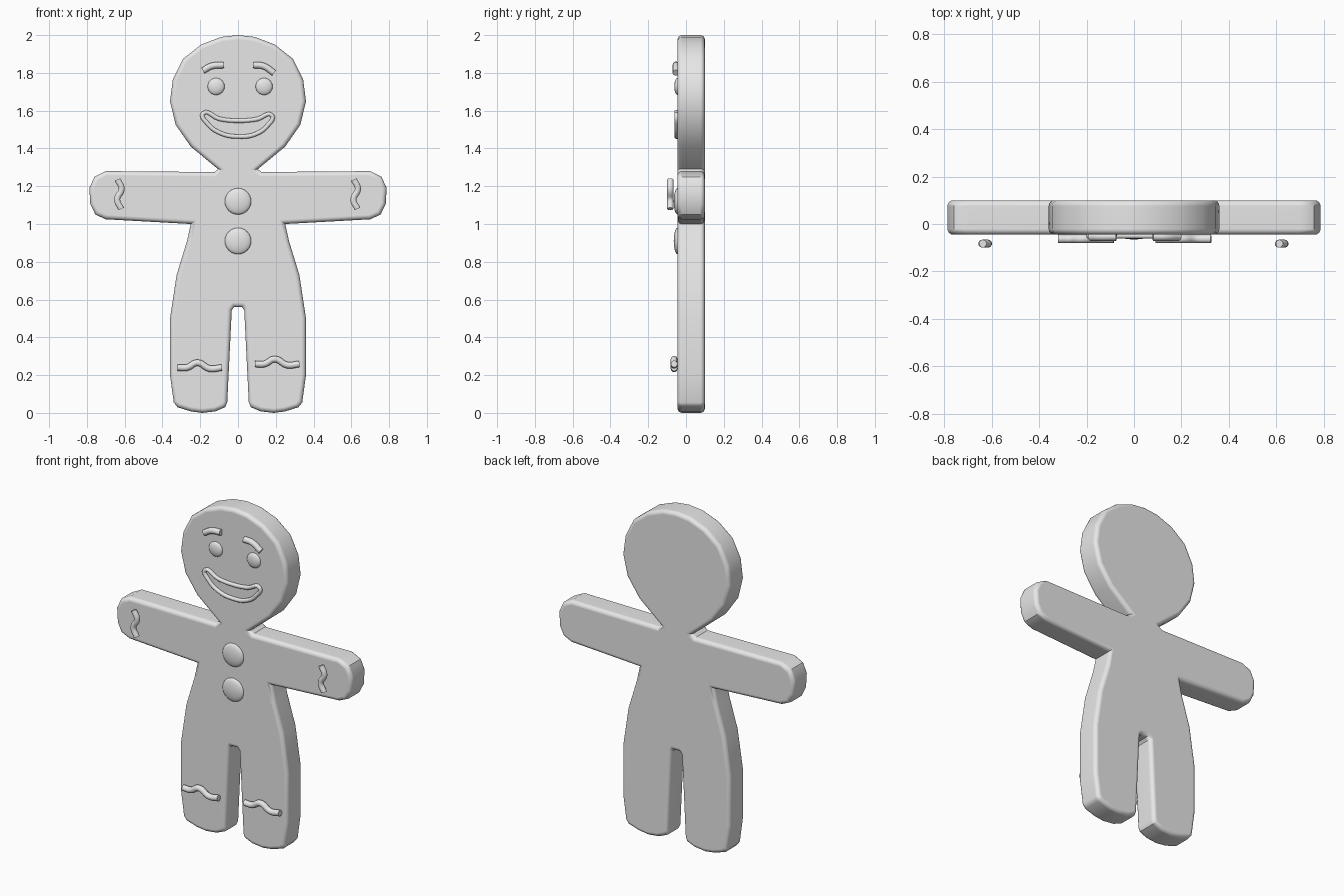
import bpy, bmesh
from mathutils import Matrix

cube = bpy.data.objects.get("Cube")
if cube:
    bpy.data.objects.remove(cube, do_unlink=True)

FRONT, BACK = -0.045, 0.1

# One plain grey for everything
grey = bpy.data.materials.new("plain_grey")
grey.use_nodes = True
colour = (0.8, 0.8, 0.8, 1)
grey.diffuse_color = colour
grey.node_tree.nodes["Principled BSDF"].inputs["Base Color"].default_value = colour


def activate(ob):
    bpy.ops.object.select_all(action='DESELECT')
    ob.select_set(True)
    bpy.context.view_layer.objects.active = ob


def add_mesh(name, bm, angle=0.6):
    me = bpy.data.meshes.new(name)
    bm.to_mesh(me)
    bm.free()
    me.materials.append(grey)
    ob = bpy.data.objects.new(name, me)
    bpy.context.collection.objects.link(ob)
    activate(ob)
    bpy.ops.object.shade_smooth_by_angle(angle=angle)
    return ob


def dome(name, x, z, radius, depth):
    """Flattened ball set into the front face."""
    bm = bmesh.new()
    bmesh.ops.create_uvsphere(bm, u_segments=24, v_segments=12, radius=1)
    bmesh.ops.rotate(bm, verts=bm.verts, matrix=Matrix.Rotation(1.5708, 3, 'X'))
    bmesh.ops.scale(bm, verts=bm.verts, vec=(radius, depth, radius))
    bmesh.ops.translate(bm, verts=bm.verts, vec=(x, FRONT, z))
    return add_mesh(name, bm, 1.0)


def icing(name, points, y, radius, closed=False):
    """Round piped line through (x, z) points."""
    cu = bpy.data.curves.new(name, 'CURVE')
    cu.dimensions = '3D'
    cu.bevel_depth = radius
    cu.bevel_resolution = 3
    cu.resolution_u = 5
    cu.use_fill_caps = True
    sp = cu.splines.new('BEZIER')
    sp.bezier_points.add(len(points) - 1)
    for p, (x, z) in zip(sp.bezier_points, points):
        p.co = (x, y, z)
        p.handle_left_type = p.handle_right_type = 'AUTO'
    sp.use_cyclic_u = closed
    cu.materials.append(grey)
    ob = bpy.data.objects.new(name, cu)
    bpy.context.collection.objects.link(ob)
    activate(ob)
    bpy.ops.object.convert(target='MESH')
    bpy.ops.object.shade_smooth_by_angle(angle=0.9)


# Body: half outline mirrored, extruded, rims rounded
half = [(0, 2), (0.09, 1.99), (0.195, 1.95), (0.29, 1.875), (0.345, 1.765),
        (0.36, 1.65), (0.33, 1.525), (0.25, 1.41), (0.105, 1.29), (0.125, 1.275),
        (0.7, 1.28), (0.76, 1.25), (0.787, 1.19), (0.782, 1.105), (0.755, 1.05),
        (0.7, 1.025), (0.25, 1.0), (0.27, 0.91), (0.325, 0.73), (0.36, 0.5),
        (0.36, 0.2), (0.34, 0.055), (0.32, 0.03), (0.25, 0.008), (0.19, 0),
        (0.12, 0.008), (0.068, 0.03), (0.057, 0.055), (0.033, 0.545), (0.02, 0.56)]
outline = half + [(-x, z) for x, z in reversed(half[1:])]
bm = bmesh.new()
face = bm.faces.new([bm.verts.new((x, FRONT, z)) for x, z in outline])
ext = bmesh.ops.extrude_face_region(bm, geom=[face], use_keep_orig=True)
moved = [g for g in ext["geom"] if isinstance(g, bmesh.types.BMVert)]
bmesh.ops.translate(bm, verts=moved, vec=(0, BACK - FRONT, 0))
bmesh.ops.recalc_face_normals(bm, faces=bm.faces)
rims = [e for e in bm.edges if abs(e.verts[0].co.y - e.verts[1].co.y) < 1e-5]
bmesh.ops.bevel(bm, geom=rims, offset=0.024, offset_type='OFFSET', segments=4,
                profile=0.5, affect='EDGES', clamp_overlap=False)
body = add_mesh("body", bm)
body.modifiers.new("flat_face_normals", 'WEIGHTED_NORMAL').keep_sharp = True

# Eyes and buttons
dome("right_eye", -0.116, 1.728, 0.045, 0.017)
dome("left_eye", 0.138, 1.728, 0.045, 0.017)
dome("upper_button", 0, 1.12, 0.07, 0.02)
dome("lower_button", 0, 0.91, 0.07, 0.02)

# Brows and mouth
icing("right_brow", [(-0.185, 1.812), (-0.14, 1.836), (-0.075, 1.842)], -0.053, 0.018)
icing("left_brow", [(0.08, 1.842), (0.135, 1.836), (0.19, 1.8)], -0.053, 0.018)
icing("mouth", [(-0.185, 1.585), (-0.1, 1.557), (0, 1.547), (0.1, 1.555), (0.18, 1.575),
                (0.155, 1.52), (0.09, 1.475), (0, 1.463), (-0.09, 1.48), (-0.16, 1.53)],
      -0.05, 0.012, True)

# Wavy icing on wrists, standing just clear of the front
wave = [(-0.01, 1.235), (0.012, 1.185), (-0.012, 1.13), (0.01, 1.08)]
for name, cx in (("right_wrist_icing", -0.628), ("left_wrist_icing", 0.623)):
    icing(name, [(cx + x, z) for x, z in wave], -0.083, 0.017)

# Wavy icing on ankles
wave = [(-0.115, 0), (-0.065, 0), (-0.01, 0.026), (0.055, -0.006), (0.12, 0)]
for name, cx, cz in (("right_ankle_icing", -0.205, 0.24), ("left_ankle_icing", 0.205, 0.259)):
    icing(name, [(cx + x, cz + z) for x, z in wave], -0.063, 0.018)
